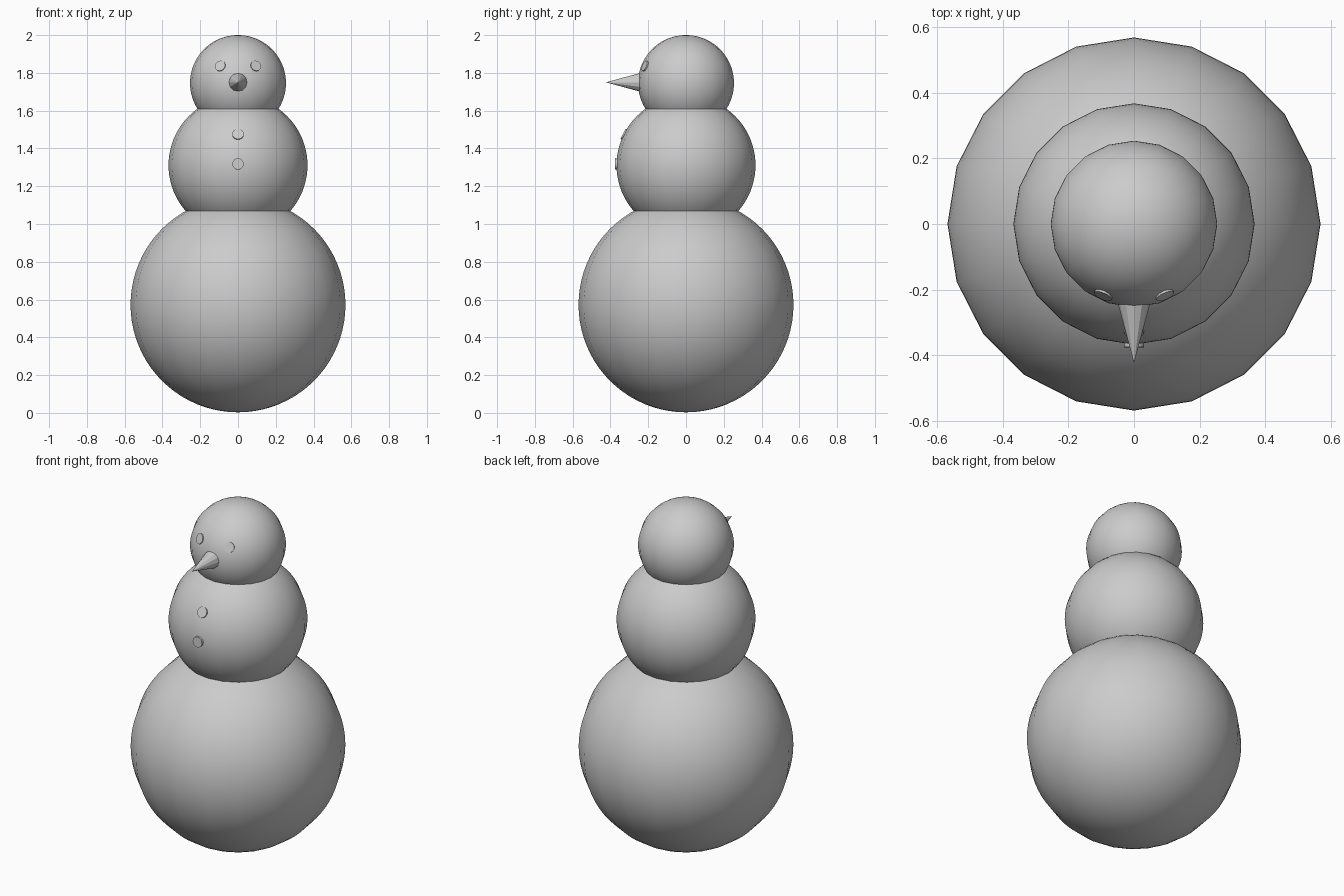
import bpy
from math import radians
from mathutils import Vector

if "Cube" in bpy.data.objects:
    bpy.data.objects.remove(bpy.data.objects["Cube"])


def ball(name, radius, z):
    bpy.ops.mesh.primitive_uv_sphere_add(segments=20, ring_count=40, radius=radius, location=(0, 0, z))
    ob = bpy.context.object
    ob.name = name
    bpy.ops.object.shade_smooth()


def pebble(name, x, z, center_z, ball_radius, radius, raise_by):
    # short disc lying on the front of a ball, facing outward
    dz = z - center_z
    y = -(ball_radius ** 2 - x * x - dz * dz) ** 0.5
    normal = Vector((x, y, dz)).normalized()
    depth = 0.03
    pos = Vector((0, 0, center_z)) + normal * (ball_radius + raise_by - depth / 2)
    bpy.ops.mesh.primitive_cylinder_add(vertices=16, radius=radius, depth=depth, location=pos)
    ob = bpy.context.object
    ob.name = name
    ob.rotation_euler = normal.to_track_quat('Z', 'Y').to_euler()
    bpy.ops.object.shade_smooth_by_angle(angle=radians(35))


HEAD_R, HEAD_Z = 0.254, 1.746
CHEST_R, CHEST_Z = 0.368, 1.311

# stacked snowballs
ball("base_ball", 0.569, 0.572)
ball("middle_ball", CHEST_R, CHEST_Z)
ball("head_ball", HEAD_R, HEAD_Z)

# eyes
for side, x in (("left", -0.094), ("right", 0.094)):
    pebble(side + "_eye", x, 1.837, HEAD_Z, HEAD_R, 0.029, 0.003)

# buttons
pebble("upper_button", 0, 1.475, CHEST_Z, CHEST_R, 0.03, 0.004)
pebble("lower_button", 0, 1.318, CHEST_Z, CHEST_R, 0.03, 0.008)

# pointed nose
bpy.ops.mesh.primitive_cone_add(vertices=12, radius1=0.049, radius2=0, depth=0.18,
                                location=(0, -0.334, 1.75), rotation=(radians(90), 0, 0))
bpy.context.object.name = "nose"
